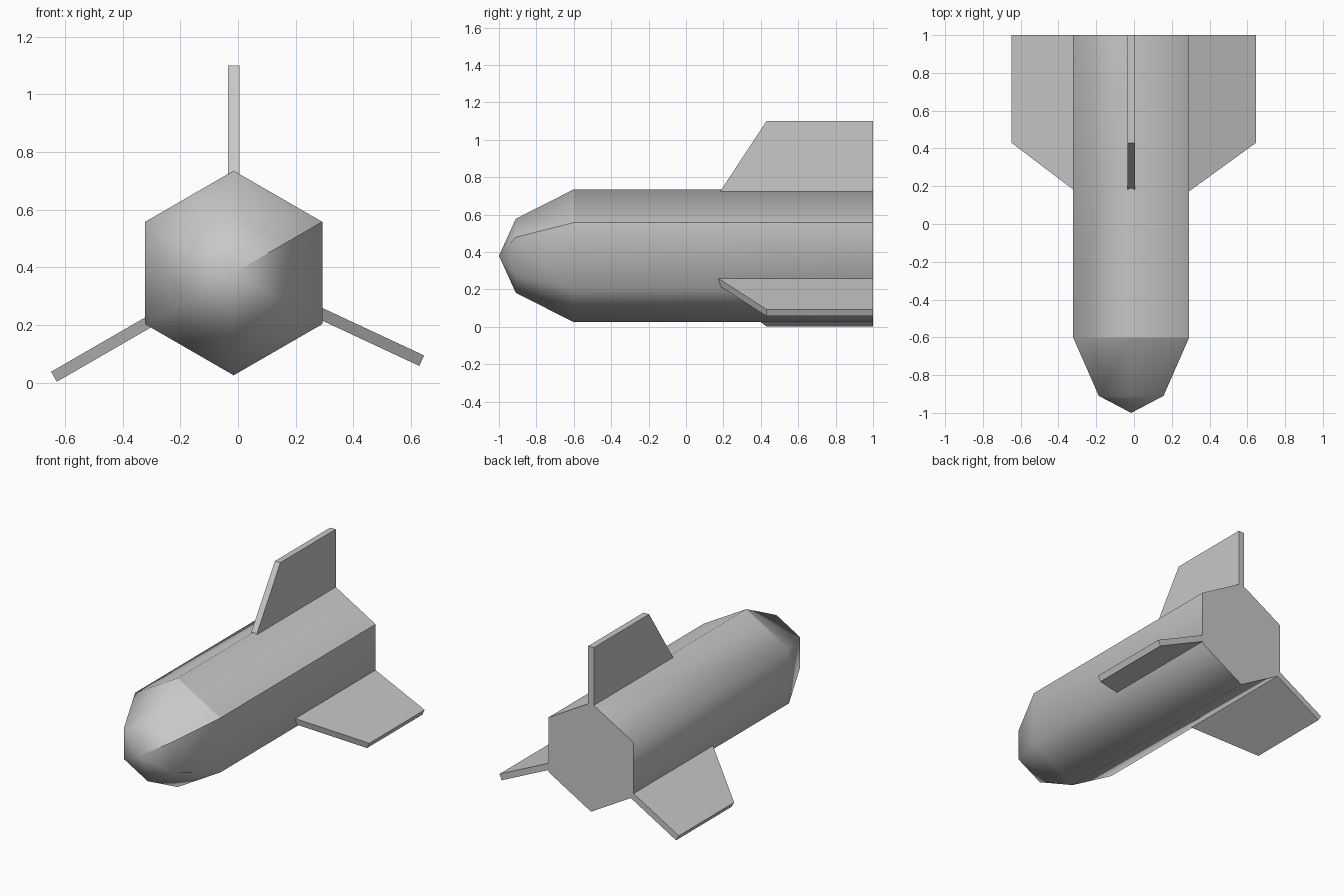
import bpy, bmesh
from math import cos, sin, radians
from mathutils import Vector

cube = bpy.data.objects.get("Cube")
if cube:
    bpy.data.objects.remove(cube, do_unlink=True)

AXIS_X, AXIS_Z = -0.015, 0.38   # long axis of the body
SHOULDER_Y = -0.6

grey = bpy.data.materials.new("light_grey")
grey.use_nodes = True
grey.diffuse_color = (0.58, 0.58, 0.58, 1)
grey.node_tree.nodes["Principled BSDF"].inputs["Base Color"].default_value = grey.diffuse_color


def finish(name, bm):
    bmesh.ops.recalc_face_normals(bm, faces=bm.faces)
    mesh = bpy.data.meshes.new(name)
    bm.to_mesh(mesh)
    bm.free()
    mesh.materials.append(grey)
    obj = bpy.data.objects.new(name, mesh)
    bpy.context.collection.objects.link(obj)
    return obj


def polar(radius, angle, y):
    a = radians(angle)
    return Vector((AXIS_X + radius * cos(a), y, AXIS_Z + radius * sin(a)))


# Six-sided body with a faceted nose
def make_body():
    bm = bmesh.new()
    profile = [(1.0, 0.355), (SHOULDER_Y, 0.355), (-0.91, 0.198)]
    rings = [[bm.verts.new(polar(r, 30 + 60 * k, y)) for k in range(6)] for y, r in profile]
    tip = bm.verts.new(polar(0, 0, -1.0))
    for a, b in zip(rings, rings[1:]):
        for k in range(6):
            n = (k + 1) % 6
            bm.faces.new((a[k], a[n], b[n], b[k]))
    for k in range(6):
        bm.faces.new((rings[-1][k], rings[-1][(k + 1) % 6], tip))
    for f in bm.faces:
        f.smooth = True
    base = bm.faces.new(rings[0])

    # Keep the base rim, the upper shoulder and one lengthwise seam sharp
    for e in base.edges:
        e.smooth = False
    for e in rings[1][1].link_edges:
        if all(abs(v.co.y - SHOULDER_Y) < 0.001 for v in e.verts):
            e.smooth = False
    seam = [ring[0] for ring in rings] + [tip]
    for a, b in zip(seam, seam[1:]):
        bm.edges.get((a, b)).smooth = False
    return finish("body", bm)


# Swept flat fin standing out from the axis at a given angle
def make_fin(name, angle, half_thickness=0.02):
    outline = [(0.3, 0.154), (0.72, 0.43), (0.72, 1.0), (0.3, 1.0)]
    a = radians(angle)
    side = Vector((-sin(a), 0, cos(a))) * half_thickness
    bm = bmesh.new()
    near = [bm.verts.new(polar(r, angle, y) - side) for r, y in outline]
    far = [bm.verts.new(polar(r, angle, y) + side) for r, y in outline]
    bm.faces.new(near)
    bm.faces.new(far)
    for k in range(4):
        n = (k + 1) % 4
        bm.faces.new((near[k], near[n], far[n], far[k]))
    return finish(name, bm)


make_body()
for fin_name, fin_angle in (("top_fin", 90), ("right_fin", 210), ("left_fin", -25)):
    make_fin(fin_name, fin_angle)
